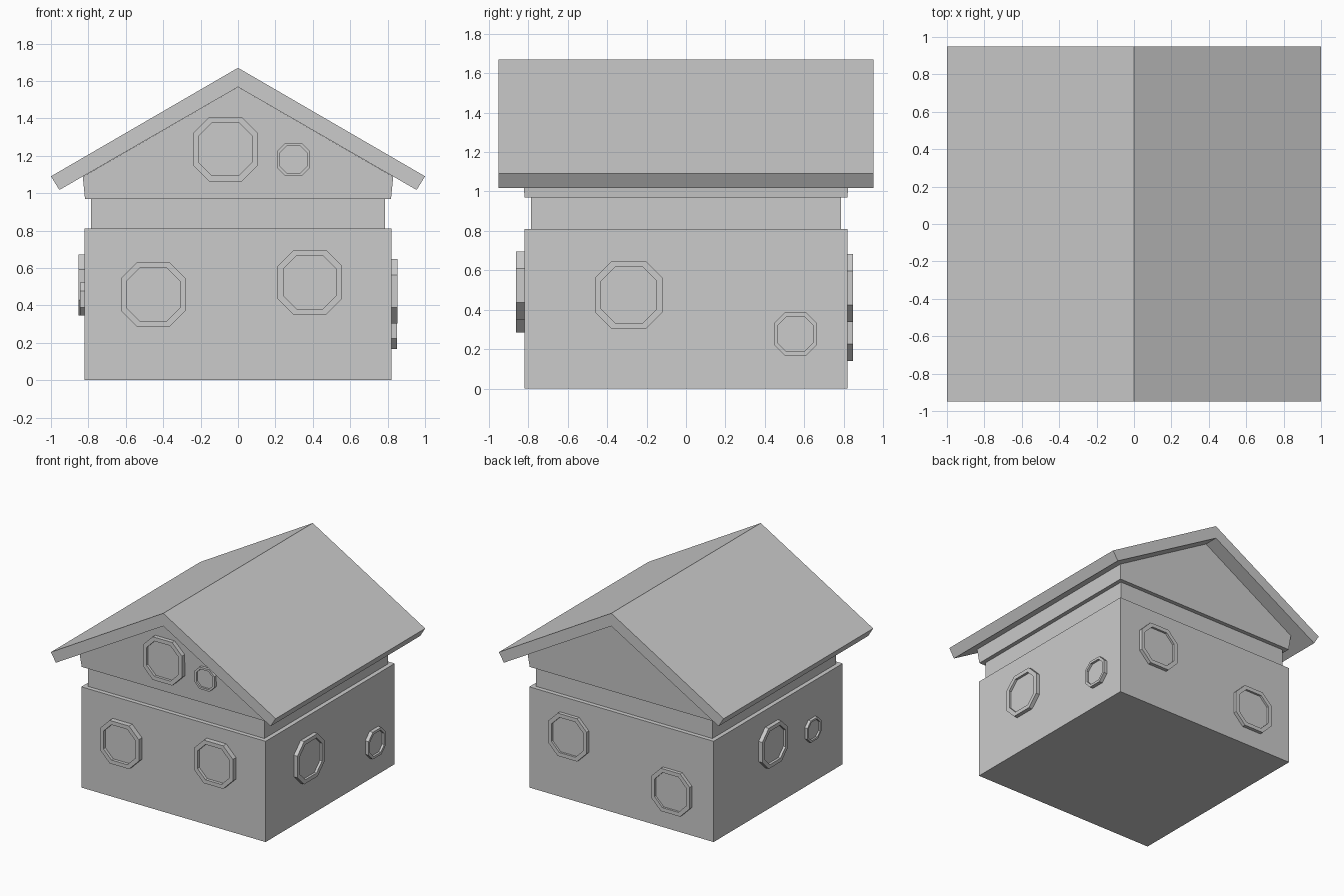
import bpy, bmesh
from math import pi
from mathutils import Matrix

if "Cube" in bpy.data.objects:
    bpy.data.objects.remove(bpy.data.objects["Cube"])


def finish(bm, name):
    bmesh.ops.recalc_face_normals(bm, faces=bm.faces)
    mesh = bpy.data.meshes.new(name)
    bm.to_mesh(mesh)
    bm.free()
    obj = bpy.data.objects.new(name, mesh)
    bpy.context.collection.objects.link(obj)
    return obj


def loft(name, loops, matrix=Matrix()):
    """Skin matching point loops and cap both ends."""
    bm = bmesh.new()
    rings = [[bm.verts.new(matrix @ Matrix.Translation(p).translation) for p in lp] for lp in loops]
    n = len(rings[0])
    for a, b in zip(rings, rings[1:]):
        for i in range(n):
            j = (i + 1) % n
            bm.faces.new((a[i], a[j], b[j], b[i]))
    bm.faces.new(rings[0])
    bm.faces.new(rings[-1])
    return finish(bm, name)


def box(name, half, z0, z1):
    sq = [(-half, -half), (half, -half), (half, half), (-half, half)]
    return loft(name, [[(x, y, z) for x, y in sq] for z in (z0, z1)])


# Walls: wide base and narrower neck above it
box("base_walls", 0.82, 0.0, 0.81)
box("neck_walls", 0.785, 0.81, 0.97)

# Gable storey, flaring slightly up to the roof underside
gable = [(-0.818, 0.97, 0.818), (0.818, 0.97, 0.818), (0.83, 1.088, 0.83),
         (0, 1.567, 0.835), (-0.83, 1.088, 0.83)]
loft("gable_walls", [[(x, s * y, z) for x, z, y in gable] for s in (-1, 1)])

# Roof: folded slab extruded front to back
roof = [(0, 1.67), (1, 1.09), (0.955, 1.017), (0, 1.567), (-0.955, 1.017), (-1, 1.09)]
loft("roof", [[(x, y, z) for x, z in roof] for y in (-0.95, 0.95)])


# Octagonal window: raised frame with a recessed pane
def window(name, turns, u, z, r, wall, depth):
    h = r / 2
    octagon = [(r, h), (h, r), (-h, r), (-r, h), (-r, -h), (-h, -r), (h, -r), (r, -h)]
    front = wall + depth
    steps = [(1, wall - 0.01), (1, front), (0.82, front), (0.82, front - 0.6 * depth)]
    loops = [[(u + s * a, -d, z + s * b) for a, b in octagon] for s, d in steps]
    loft(name, loops, Matrix.Rotation(turns * pi / 2, 4, "Z"))


# side, quarter turns, position along wall, height, radius, wall distance, depth
for side, *args in [
    ("front_left", 0, -0.453, 0.458, 0.173, 0.82, 0.041),
    ("front_right", 0, 0.384, 0.523, 0.173, 0.82, 0.041),
    ("gable_large", 0, -0.067, 1.235, 0.173, 0.83, 0.035),
    ("gable_small", 0, 0.296, 1.18, 0.088, 0.825, 0.025),
    ("right_large", 1, -0.29, 0.475, 0.172, 0.82, 0.032),
    ("right_small", 1, 0.555, 0.277, 0.109, 0.82, 0.03),
    ("back_left", 2, -0.462, 0.51, 0.172, 0.82, 0.028),
    ("back_right", 2, 0.455, 0.312, 0.172, 0.82, 0.028),
    ("left_large", 3, -0.085, 0.51, 0.163, 0.82, 0.033),
    ("left_small", 3, 0.426, 0.433, 0.088, 0.82, 0.024),
]:
    window("window_" + side, *args)
